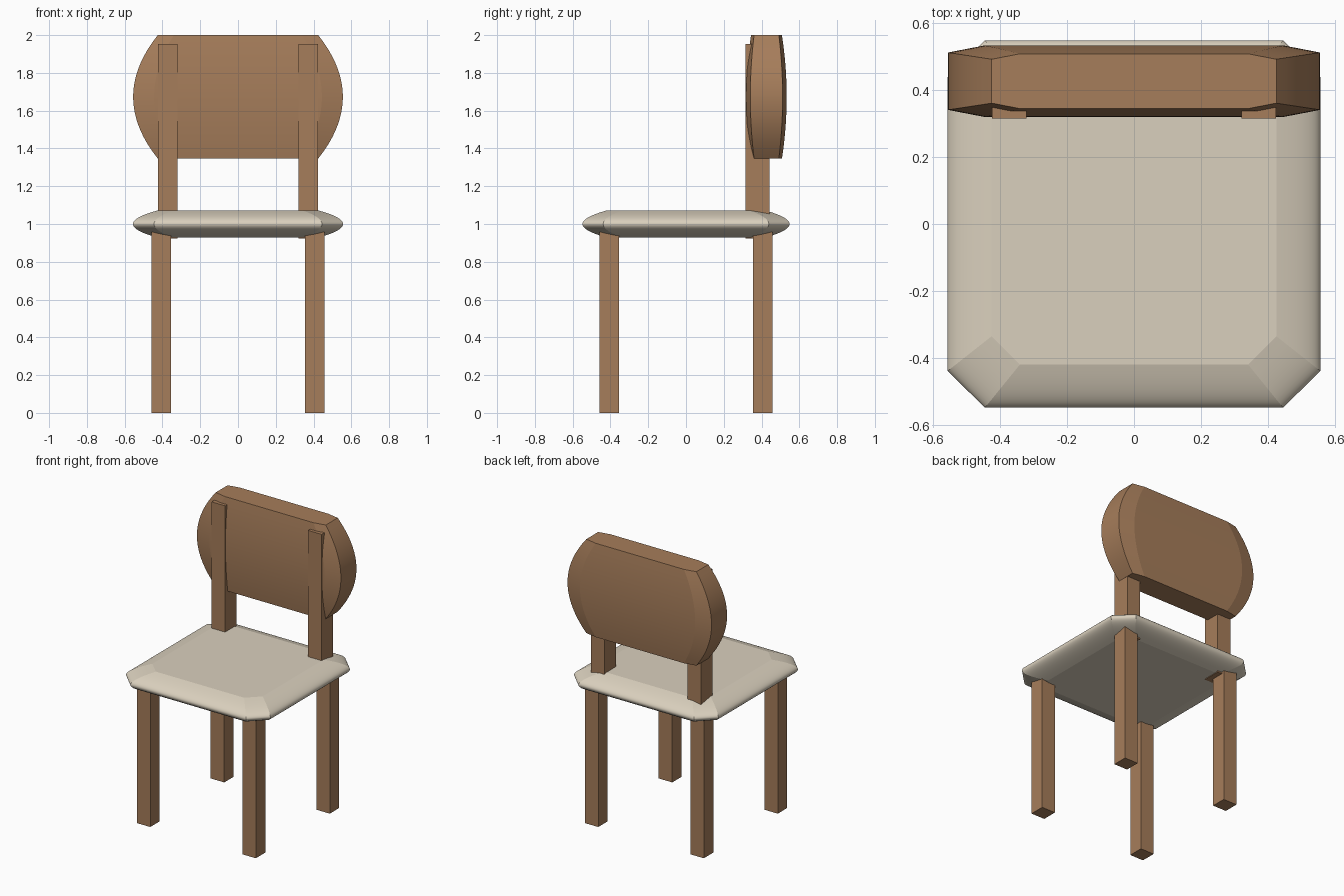
import bpy
import bmesh

default = bpy.data.objects.get("Cube")
if default:
    bpy.data.objects.remove(default, do_unlink=True)


def make_material(name, rgb):
    mat = bpy.data.materials.new(name)
    mat.use_nodes = True
    mat.diffuse_color = (*rgb, 1)
    bsdf = next(n for n in mat.node_tree.nodes if n.type == "BSDF_PRINCIPLED")
    bsdf.inputs["Base Color"].default_value = (*rgb, 1)
    bsdf.inputs["Roughness"].default_value = 0.7
    return mat


wood = make_material("warm wood", (0.38, 0.205, 0.103))
fabric = make_material("cream fabric", (0.70, 0.63, 0.51))


def add_object(name, bm, mat):
    bmesh.ops.recalc_face_normals(bm, faces=bm.faces)
    mesh = bpy.data.meshes.new(name)
    bm.to_mesh(mesh)
    bm.free()
    mesh.materials.append(mat)
    obj = bpy.data.objects.new(name, mesh)
    bpy.context.collection.objects.link(obj)
    return obj


def box(name, low, high, mat):
    bm = bmesh.new()
    bmesh.ops.create_cube(bm, size=1)
    for v in bm.verts:
        v.co = [(a + b) / 2 + c * (b - a) for a, b, c in zip(low, high, v.co)]
    return add_object(name, bm, mat)


def bulged_slab(name, centre, half, mat, steps=24, taper=0.235):
    """Chamfered rectangle whose sides bulge out towards mid height."""
    cut = 0.8
    outline = [(1, -cut), (1, cut), (cut, 1), (-cut, 1),
               (-1, cut), (-1, -cut), (-cut, -1), (cut, -1)]
    bm = bmesh.new()
    rings = []
    for i in range(steps + 1):
        t = 2 * i / steps - 1
        t = t * abs(t) ** 0.5          # closer rings around the rim
        s = 1 - taper * t * t
        rings.append([bm.verts.new((centre[0] + x * s * half[0],
                                    centre[1] + y * s * half[1],
                                    centre[2] + t * half[2]))
                      for x, y in outline])
    count = len(outline)
    for a, b in zip(rings, rings[1:]):
        for j in range(count):
            k = (j + 1) % count
            bm.faces.new((a[j], a[k], b[k], b[j])).smooth = True
    caps = [bm.faces.new(rings[0]), bm.faces.new(rings[-1])]
    # Crease the caps and the corner lines, keep the bulge smooth
    for cap in caps:
        for e in cap.edges:
            e.smooth = False
    for j in range(count):
        for a, b in zip(rings, rings[1:]):
            bm.edges.get((a[j], b[j])).smooth = False
    return add_object(name, bm, mat)


# Seat cushion and backrest share one shape
bulged_slab("seat", (0, 0, 1.0), (0.556, 0.548, 0.072), fabric)
bulged_slab("backrest", (0, 0.426, 1.673), (0.555, 0.107, 0.327), wood)

# Legs and backrest posts on both sides
for side, sx in (("left", 1), ("right", -1)):
    def span(a, b):
        return sorted((sx * a, sx * b))

    x0, x1 = span(0.355, 0.459)
    for end, sy in (("front", -1), ("back", 1)):
        y0, y1 = sorted((sy * 0.355, sy * 0.459))
        box(f"{end}_{side}_leg", (x0, y0, 0), (x1, y1, 0.98), wood)
    x0, x1 = span(0.32, 0.424)
    box(f"{side}_back_post", (x0, 0.315, 0.924), (x1, 0.441, 1.952), wood)
